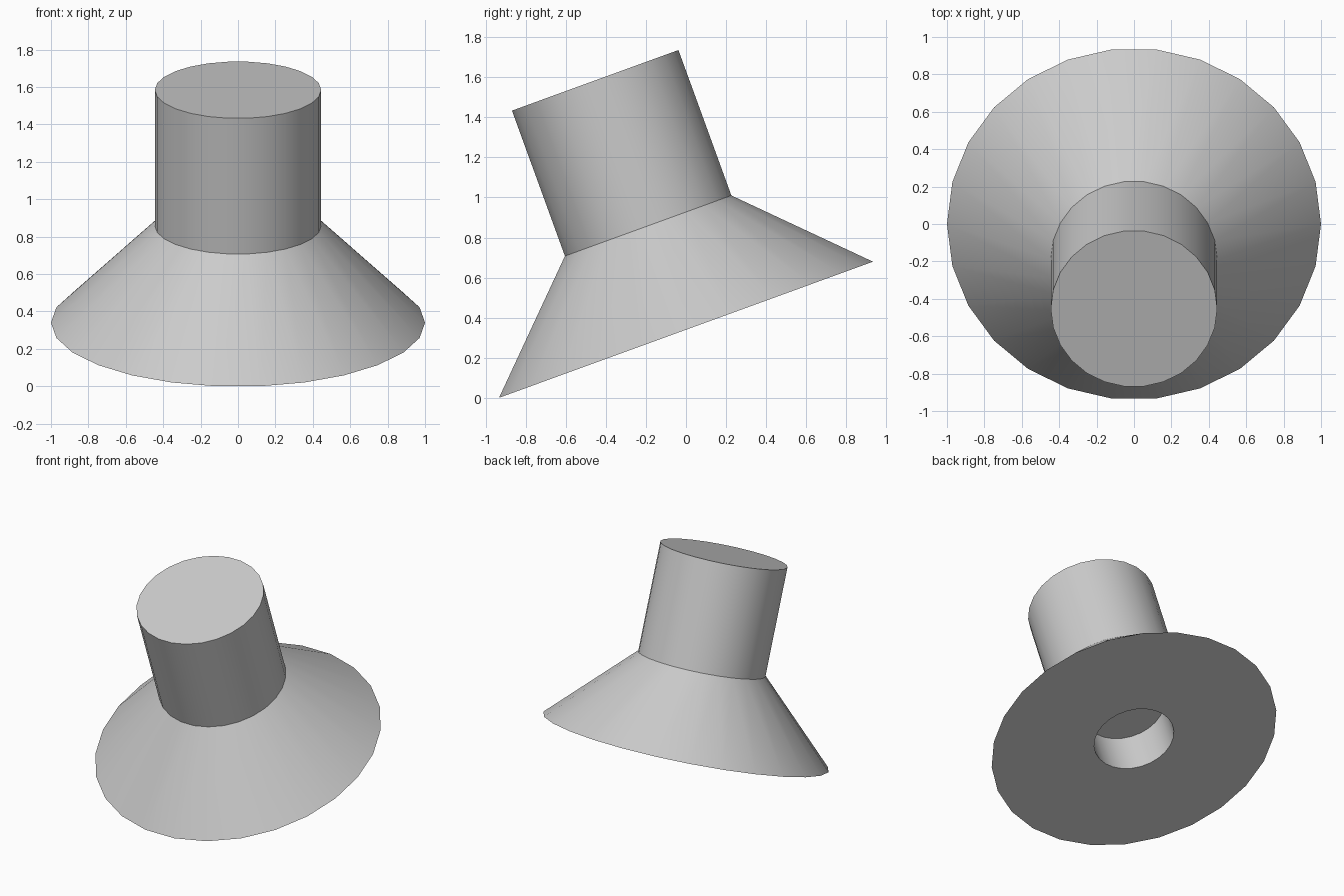
import bpy
import bmesh
import math
from mathutils import Matrix

if "Cube" in bpy.data.objects:
    bpy.data.objects.remove(bpy.data.objects["Cube"], do_unlink=True)

SIDES = 26
TILT = math.radians(20)
BASE_Z = 0.34

# Single plain grey
grey = bpy.data.materials.new("light_grey")
grey.use_nodes = True
color = (0.6, 0.6, 0.6, 1)
grey.diffuse_color = color
grey.node_tree.nodes["Principled BSDF"].inputs["Base Color"].default_value = color


def lathe(name, profile, cap_start=False, cap_end=False):
    """Turn (radius, height) points around the tilted axis."""
    bm = bmesh.new()
    rings = []
    for radius, height in profile:
        angles = [math.tau * i / SIDES for i in range(SIDES)]
        rings.append([bm.verts.new((radius * math.cos(a), radius * math.sin(a), height))
                      for a in angles])
    for low, high in zip(rings, rings[1:]):
        for i in range(SIDES):
            j = (i + 1) % SIDES
            bm.faces.new((low[i], low[j], high[j], high[i]))
    if cap_start:
        bm.faces.new(rings[0][::-1])
    if cap_end:
        bm.faces.new(rings[-1])
    bm.transform(Matrix.Translation((0, 0, BASE_Z)) @ Matrix.Rotation(TILT, 4, 'X'))
    mesh = bpy.data.meshes.new(name)
    bm.to_mesh(mesh)
    bm.free()
    mesh.materials.append(grey)
    obj = bpy.data.objects.new(name, mesh)
    bpy.context.collection.objects.link(obj)
    bpy.ops.object.select_all(action='DESELECT')
    obj.select_set(True)
    bpy.context.view_layer.objects.active = obj
    bpy.ops.object.shade_smooth_by_angle(angle=math.radians(30))
    return obj


# Flared cone with a blind round socket in its underside
lathe("flared_base", [(0.28, 0.30), (0.28, 0), (1, 0), (0.445, 0.552)], cap_start=True)

# Straight stem closed by a flat top
lathe("stem", [(0.445, 0.552), (0.445, 1.324)], cap_end=True)
